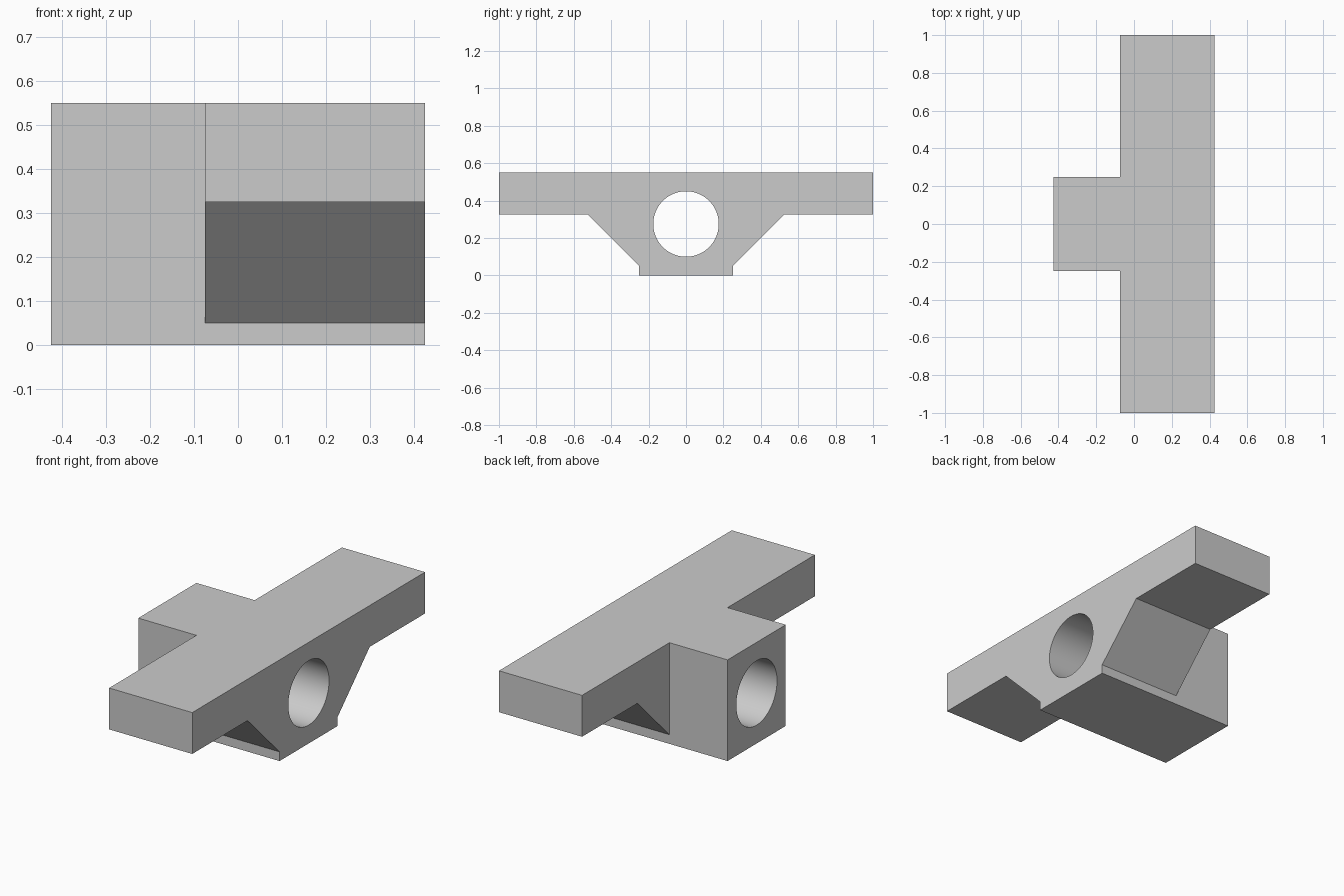
import bpy, bmesh, math

cube = bpy.data.objects.get("Cube")
if cube:
    bpy.data.objects.remove(cube)

grey = bpy.data.materials.new("plain grey")
grey.use_nodes = True
colour = (0.6, 0.6, 0.6, 1)
grey.diffuse_color = colour
grey.node_tree.nodes["Principled BSDF"].inputs["Base Color"].default_value = colour


def extrude_x(name, profile, x0, x1):
    """Solid made by sweeping a (y, z) outline from x0 to x1."""
    bm = bmesh.new()
    face = bm.faces.new([bm.verts.new((x0, y, z)) for y, z in profile])
    swept = bmesh.ops.extrude_face_region(bm, geom=[face])["geom"]
    verts = [v for v in swept if isinstance(v, bmesh.types.BMVert)]
    bmesh.ops.translate(bm, vec=(x1 - x0, 0, 0), verts=verts)
    bmesh.ops.recalc_face_normals(bm, faces=bm.faces)
    mesh = bpy.data.meshes.new(name)
    bm.to_mesh(mesh)
    bm.free()
    mesh.materials.append(grey)
    obj = bpy.data.objects.new(name, mesh)
    bpy.context.collection.objects.link(obj)
    return obj


def combine(target, other, operation):
    mod = target.modifiers.new(other.name, "BOOLEAN")
    mod.object, mod.operation, mod.solver = other, operation, "EXACT"
    bpy.context.view_layer.objects.active = target
    bpy.ops.object.modifier_apply(modifier=mod.name)
    bpy.data.objects.remove(other)


# Winged bracket with sloping gussets
half = [(0.25, 0), (0.25, 0.05), (0.525, 0.325), (1, 0.325), (1, 0.55)]
outline = half + [(-y, z) for y, z in reversed(half)]
bracket = extrude_x("bearing_bracket", outline, -0.075, 0.425)

# Central housing block, running out past the back of the wings
block = [(-0.25, 0), (0.25, 0), (0.25, 0.55), (-0.25, 0.55)]
combine(bracket, extrude_x("housing_block", block, -0.425, 0.425), "UNION")

# Round bore through the whole length
sides = 96
circle = [(0.175 * math.cos(a), 0.275 + 0.175 * math.sin(a))
          for a in (math.tau * i / sides for i in range(sides))]
combine(bracket, extrude_x("bore_cutter", circle, -0.6, 0.6), "DIFFERENCE")

# Merge coplanar faces, then smooth only the bore
bm = bmesh.new()
bm.from_mesh(bracket.data)
bmesh.ops.remove_doubles(bm, verts=bm.verts, dist=0.0001)
bmesh.ops.recalc_face_normals(bm, faces=bm.faces)
bm.to_mesh(bracket.data)
bm.free()
bpy.ops.object.select_all(action="DESELECT")
bracket.select_set(True)
bpy.context.view_layer.objects.active = bracket
bpy.ops.object.shade_smooth_by_angle(angle=math.radians(30))
